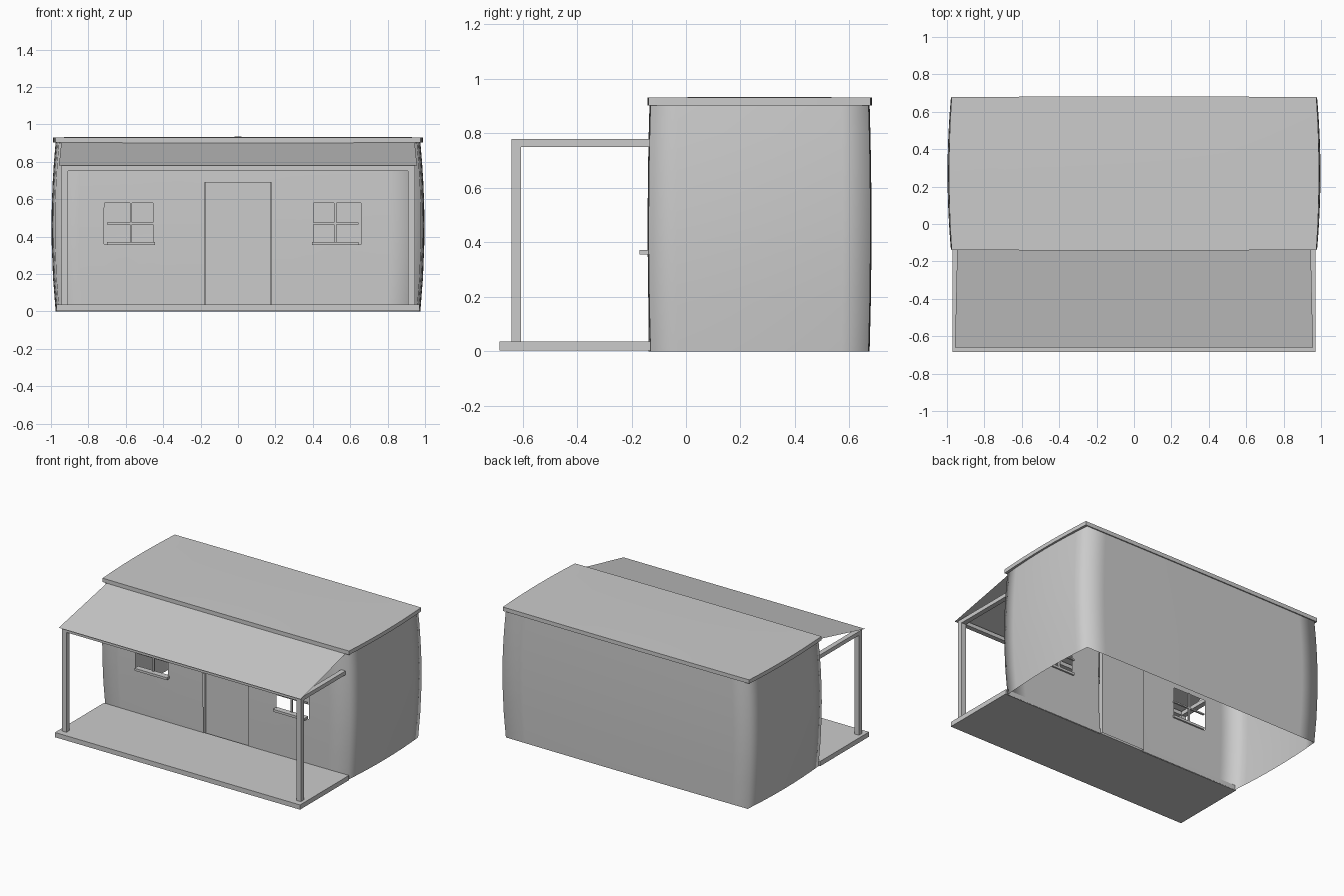
import bpy, bmesh

if "Cube" in bpy.data.objects:
    bpy.data.objects.remove(bpy.data.objects["Cube"])

X0, YF, YB, H = 0.957, -0.13, 0.67, 0.905   # wall half width, front, back, height


def finish(name, bm, angle=None):
    bmesh.ops.remove_doubles(bm, verts=bm.verts, dist=1e-5)
    me = bpy.data.meshes.new(name)
    bm.to_mesh(me)
    bm.free()
    ob = bpy.data.objects.new(name, me)
    bpy.context.collection.objects.link(ob)
    bpy.ops.object.select_all(action='DESELECT')
    bpy.context.view_layer.objects.active = ob
    ob.select_set(True)
    if angle is None:
        bpy.ops.object.shade_smooth()
    else:
        bpy.ops.object.shade_smooth_by_angle(angle=angle)
    return ob


def box(name, x, y, z, angle=0.6):
    bm = bmesh.new()
    bmesh.ops.create_cube(bm, size=1)
    for v in bm.verts:
        for i, (a, b) in enumerate((x, y, z)):
            v.co[i] = a + (b - a) * (v.co[i] + 0.5)
    return finish(name, bm, angle)


def pillow(x, y, z):
    """Bulge the straight wall box softly outwards."""
    u, v, w = x / X0, (y - 0.27) / 0.4, (z - H / 2) / (H / 2)
    cu, cv, cw = (max(0, 1 - t * t) for t in (u, v, w))
    return (x + u * (0.018 * cv + 0.022 * cw),
            y + v * (0.004 * cu + 0.007 * cw), z)


def quad(bm, pts):
    return bm.faces.new([bm.verts.new(p) for p in pts])


def steps(a, b, n):
    return [a + (b - a) * i / n for i in range(n + 1)]


WINDOWS = [(-0.70, -0.445), (0.395, 0.645)]
WZ = (0.36, 0.58)
DOOR, DOOR_H, RECESS = 0.175, 0.69, 0.02

# House walls: open below, with window openings and a recessed doorway
bm = bmesh.new()
xs = [-X0, -0.83, -0.70, -0.575, -0.445, -0.31, -DOOR, 0, DOOR, 0.285, 0.395, 0.52, 0.645, 0.8, X0]
zs = [0, 0.18, 0.36, 0.47, 0.58, DOOR_H, 0.8, H]
ys = steps(YF, YB, 8)
for z0, z1 in zip(zs, zs[1:]):
    for x0, x1 in zip(xs, xs[1:]):
        quad(bm, [pillow(*p) for p in ((x1, YB, z0), (x0, YB, z0), (x0, YB, z1), (x1, YB, z1))])
        xm, zm = (x0 + x1) / 2, (z0 + z1) / 2
        if any(a < xm < b for a, b in WINDOWS) and WZ[0] < zm < WZ[1]:
            continue
        if abs(xm) < DOOR and zm < DOOR_H:
            continue
        quad(bm, [pillow(*p) for p in ((x0, YF, z0), (x1, YF, z0), (x1, YF, z1), (x0, YF, z1))])
    for y0, y1 in zip(ys, ys[1:]):
        quad(bm, [pillow(*p) for p in ((X0, y0, z0), (X0, y1, z0), (X0, y1, z1), (X0, y0, z1))])
        quad(bm, [pillow(*p) for p in ((-X0, y1, z0), (-X0, y0, z0), (-X0, y0, z1), (-X0, y1, z1))])
finish("house_walls", bm)

# Door panel and its shallow jambs
bm = bmesh.new()
yd = YF + RECESS
yo = YF - 0.008
D, T = DOOR, DOOR_H
quad(bm, [(-D, yd, 0), (D, yd, 0), (D, yd, T), (-D, yd, T)])
quad(bm, [(-D, yo, 0), (-D, yd, 0), (-D, yd, T), (-D, yo, T)])
quad(bm, [(D, yd, 0), (D, yo, 0), (D, yo, T), (D, yd, T)])
quad(bm, [(-D, yd, T), (D, yd, T), (D, yo, T), (-D, yo, T)])
finish("door", bm, 0.6)

# Window bars and sills
for side, (a, b) in zip(("left", "right"), WINDOWS):
    m, zm = (a + b) / 2, sum(WZ) / 2
    box(side + "_window_upright", (m - 0.006, m + 0.006), (-0.14, -0.128), WZ)
    box(side + "_window_crossbar", (a, b), (-0.14, -0.128), (zm - 0.005, zm + 0.005))
    box(side + "_window_sill", (a, b), (-0.17, -0.128), (0.355, 0.372))

# Main roof slab with gently curved edges
bm = bmesh.new()
n = 8
rx, ry = steps(-1, 1, n), steps(-1, 1, n)


def roof_pt(u, v, top):
    return (u * (0.975 + 0.014 * (1 - v * v)),
            0.27 + v * (0.408 + 0.004 * (1 - u * u)),
            0.931 + 0.003 * (1 - u * u) * (1 - v * v) if top else 0.903)


for i in range(n):
    a, b = rx[i], rx[i + 1]
    for j in range(n):
        c, d = ry[j], ry[j + 1]
        quad(bm, [roof_pt(*p, True) for p in ((a, c), (b, c), (b, d), (a, d))])
        quad(bm, [roof_pt(*p, False) for p in ((a, d), (b, d), (b, c), (a, c))])
    for p, q in (((a, -1), (b, -1)), ((b, 1), (a, 1)), ((1, a), (1, b)), ((-1, b), (-1, a))):
        quad(bm, [roof_pt(*p, False), roof_pt(*q, False), roof_pt(*q, True), roof_pt(*p, True)])
finish("main_roof", bm, 0.6)

# Sloping porch roof sheet
bm = bmesh.new()
quad(bm, [(-0.957, -0.66, 0.78), (0.957, -0.66, 0.78), (0.945, -0.132, 0.902), (-0.945, -0.132, 0.902)])
finish("porch_roof", bm)

# Porch floor, posts and beams
box("porch_floor", (-0.97, 0.97), (-0.684, -0.13), (0.003, 0.037))
box("porch_front_beam", (-0.945, 0.945), (-0.64, -0.606), (0.752, 0.779))
for side, s in (("left", -1), ("right", 1)):
    x = sorted((s * 0.91, s * 0.945))
    box(side + "_porch_post", x, (-0.64, -0.605), (0.035, 0.779))
    box(side + "_porch_beam", x, (-0.61, -0.132), (0.751, 0.779))
